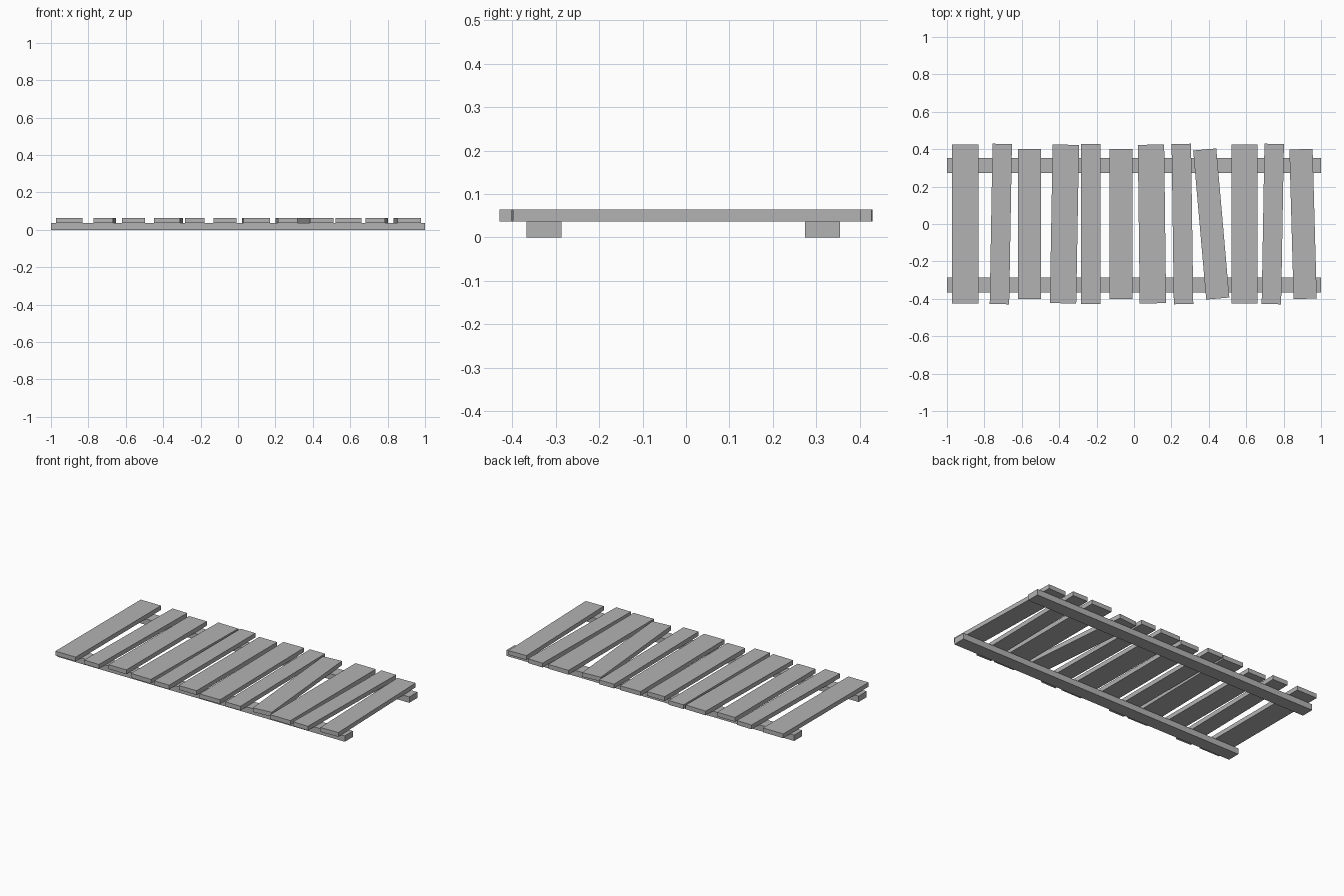
import bpy
from math import radians

if "Cube" in bpy.data.objects:
    bpy.data.objects.remove(bpy.data.objects["Cube"])

# Weathered dark grey for all timber
grey = bpy.data.materials.new("dark_grey")
grey.diffuse_color = (0.45, 0.45, 0.45, 1)
grey.use_nodes = True
grey.node_tree.nodes["Principled BSDF"].inputs["Base Color"].default_value = grey.diffuse_color


def box(name, size, location, angle=0.0):
    bpy.ops.mesh.primitive_cube_add(size=1, location=location, rotation=(0, 0, radians(angle)))
    obj = bpy.context.object
    obj.name = name
    obj.scale = size
    obj.data.materials.append(grey)
    return obj


RAIL_H = 0.037
PLANK_H = 0.027

# Two long rails lying on the ground
box("front_rail", (2.0, 0.08, RAIL_H), (0, -0.327, RAIL_H / 2))
box("back_rail", (2.0, 0.08, RAIL_H), (0, 0.314, RAIL_H / 2))

# Three plank sizes (width, length) repeat along the walkway
SIZES = [(0.141, 0.848), (0.104, 0.857), (0.124, 0.80)]

# Plank centre x and slight twist in degrees
PLANKS = [
    (-0.903, 0), (-0.712, -1.0), (-0.559, 0), (-0.372, -1.0),
    (-0.231, 0), (-0.070, 0), (0.096, 0.7), (0.259, 0.8),
    (0.413, 5.0), (0.591, 0), (0.742, -1.0), (0.904, 1.6),
]

for i, (x, angle) in enumerate(PLANKS):
    width, length = SIZES[i % 3]
    box(f"plank_{i + 1}", (width, length, PLANK_H), (x, 0, RAIL_H + PLANK_H / 2), angle)
